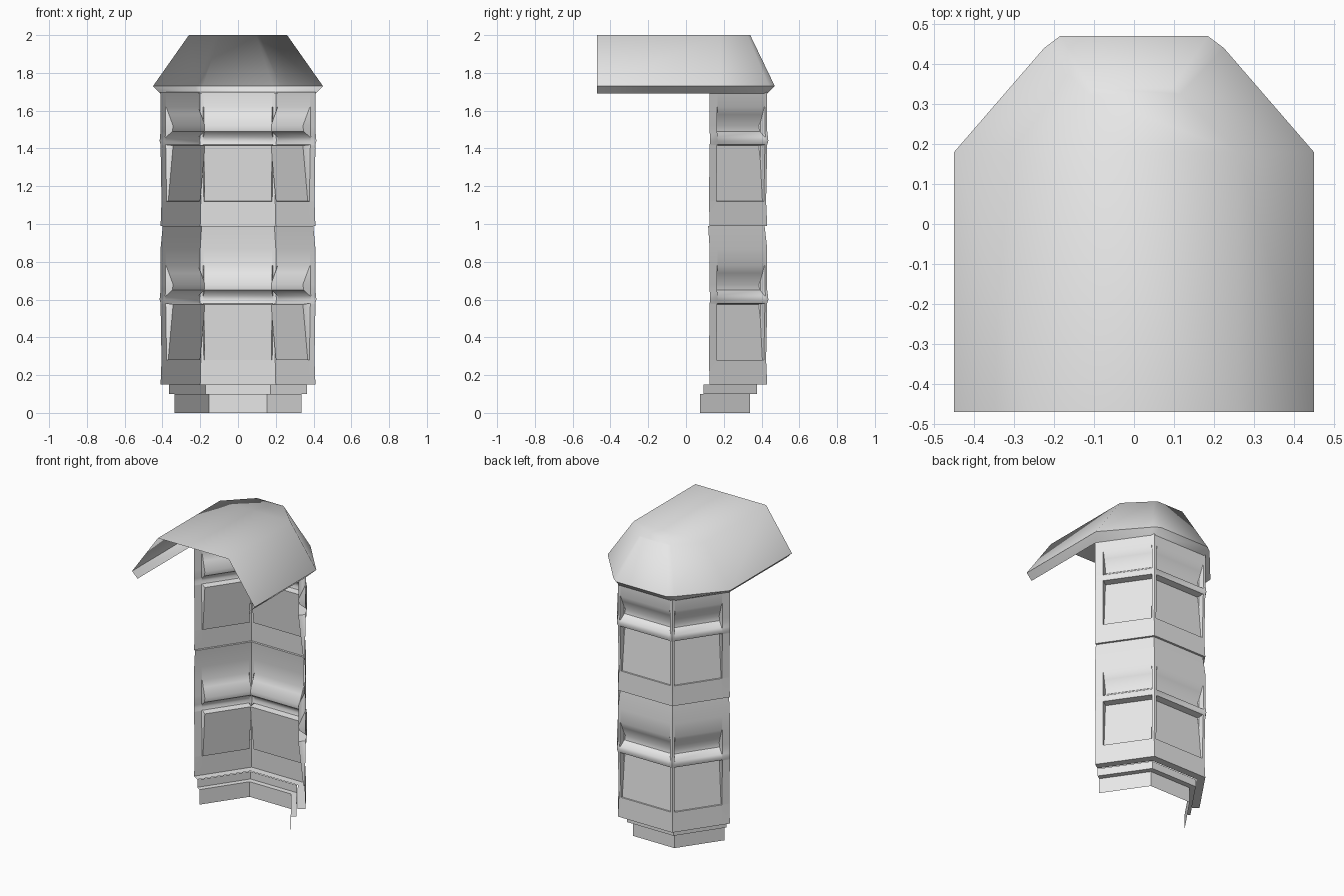
import bpy, bmesh, math
from mathutils import Vector

cube = bpy.data.objects.get("Cube")
if cube:
    bpy.data.objects.remove(cube)

grey = bpy.data.materials.new("plain grey")
grey.use_nodes = True
grey.diffuse_color = (0.8, 0.8, 0.8, 1)
grey.node_tree.nodes["Principled BSDF"].inputs["Base Color"].default_value = (0.8, 0.8, 0.8, 1)

# Half-hexagon plan of the bay, running from the left end round the back to the right end
PLAN = [Vector(p) for p in ((0.41, 0.125), (0.2, 0.43), (-0.2, 0.43), (-0.41, 0.125))]


def side_normal(i):
    d = (PLAN[i + 1] - PLAN[i]).normalized()
    return Vector((d.y, -d.x)) * -1 if d.x * PLAN[i].y < 0 and d.y < 0 else Vector((-d.y, d.x))


def outward(i):
    n = side_normal(i)
    mid = (PLAN[i] + PLAN[i + 1]) / 2
    return n if n.dot(mid) > 0 else -n


NORMALS = [outward(i) for i in range(3)]


def plan_point(i, offset):
    """Plan corner pushed outward, mitred where two sides meet."""
    if i == 0:
        return PLAN[0] + NORMALS[0] * offset
    if i == 3:
        return PLAN[3] + NORMALS[2] * offset
    a, b = NORMALS[i - 1], NORMALS[i]
    return PLAN[i] + (a + b) / (1 + a.dot(b)) * offset


def finish(bm, name, angle):
    bmesh.ops.remove_doubles(bm, verts=bm.verts, dist=0.0005)
    mesh = bpy.data.meshes.new(name)
    bm.to_mesh(mesh)
    bm.free()
    mesh.materials.append(grey)
    obj = bpy.data.objects.new(name, mesh)
    bpy.context.collection.objects.link(obj)
    bpy.ops.object.select_all(action='DESELECT')
    obj.select_set(True)
    bpy.context.view_layer.objects.active = obj
    bpy.ops.object.shade_smooth_by_angle(angle=math.radians(angle))
    return obj


def bay_sheet(name, rows, angle=40):
    """Rows are (height, offset, recess depth) going up; recesses sit inside each side."""
    bm = bmesh.new()
    for side in range(3):
        # recess edges along each side; the outer ends keep a wider pier
        lo, hi = ((0.13, 0.96), (0.04, 0.96), (0.04, 0.87))[side]
        columns = [(0, 0), (lo, 0), (lo + 0.01, 1), (hi - 0.01, 1), (hi, 0), (1, 0)]
        grid = []
        for z, offset, depth in rows:
            a, b = plan_point(side, offset), plan_point(side + 1, offset)
            line = []
            for t, inside in columns:
                p = a.lerp(b, t) - NORMALS[side] * depth * inside
                line.append(bm.verts.new((p.x, p.y, z)))
            grid.append(line)
        for low, high in zip(grid, grid[1:]):
            for k in range(len(columns) - 1):
                bm.faces.new((low[k], low[k + 1], high[k + 1], high[k]))
    return finish(bm, name, angle)


# Storeys: tilted window recess, rounded header, scooped panel above
STOREY = [
    (0.15, -0.05, 0), (0.15, 0, 0), (0.28, -0.006, 0), (0.281, -0.006, 0.008),
    (0.575, 0, 0.045), (0.58, 0, 0), (0.60, 0.006, 0), (0.62, 0.004, 0.004),
    (0.65, 0, 0.04), (0.68, 0, 0.045), (0.74, 0, 0.018), (0.78, 0, 0),
]
RISE = 0.84
bay_sheet("lower_storey", STOREY + [(0.87, 0, 0), (0.99, -0.014, 0)])
upper = [(z + RISE, o, d) for z, o, d in STOREY]
upper[0] = (0.99, -0.014, 0)
bay_sheet("upper_storey", upper + [(1.70, 0, 0)])

# Stepped foot under the bay
bay_sheet("foot", [(0, -0.09, 0), (0.10, -0.09, 0), (0.10, -0.055, 0), (0.15, -0.055, 0)])

# Hipped roof hood: ridge, eave and tucked-in lip, left half then mirrored
RINGS = [
    (1.69, [(0.41, -0.47), (0.41, 0.13), (0.215, 0.41), (0.19, 0.43)]),
    (1.73, [(0.45, -0.47), (0.45, 0.18), (0.225, 0.44), (0.185, 0.47)]),
    (2.00, [(0.26, -0.47), (0.26, 0.18), (0.115, 0.325), (0.095, 0.34)]),
]
bm = bmesh.new()
loops = []
for z, half in RINGS:
    full = half + [(-x, y) for x, y in reversed(half)]
    loops.append([bm.verts.new((x, y, z)) for x, y in full])
for low, high in zip(loops, loops[1:]):
    for k in range(len(low) - 1):
        bm.faces.new((low[k], low[k + 1], high[k + 1], high[k]))
ridge = loops[-1]
for k in range(3):
    bm.faces.new((ridge[k], ridge[k + 1], ridge[-2 - k], ridge[-1 - k]))
finish(bm, "roof_hood", 62)
